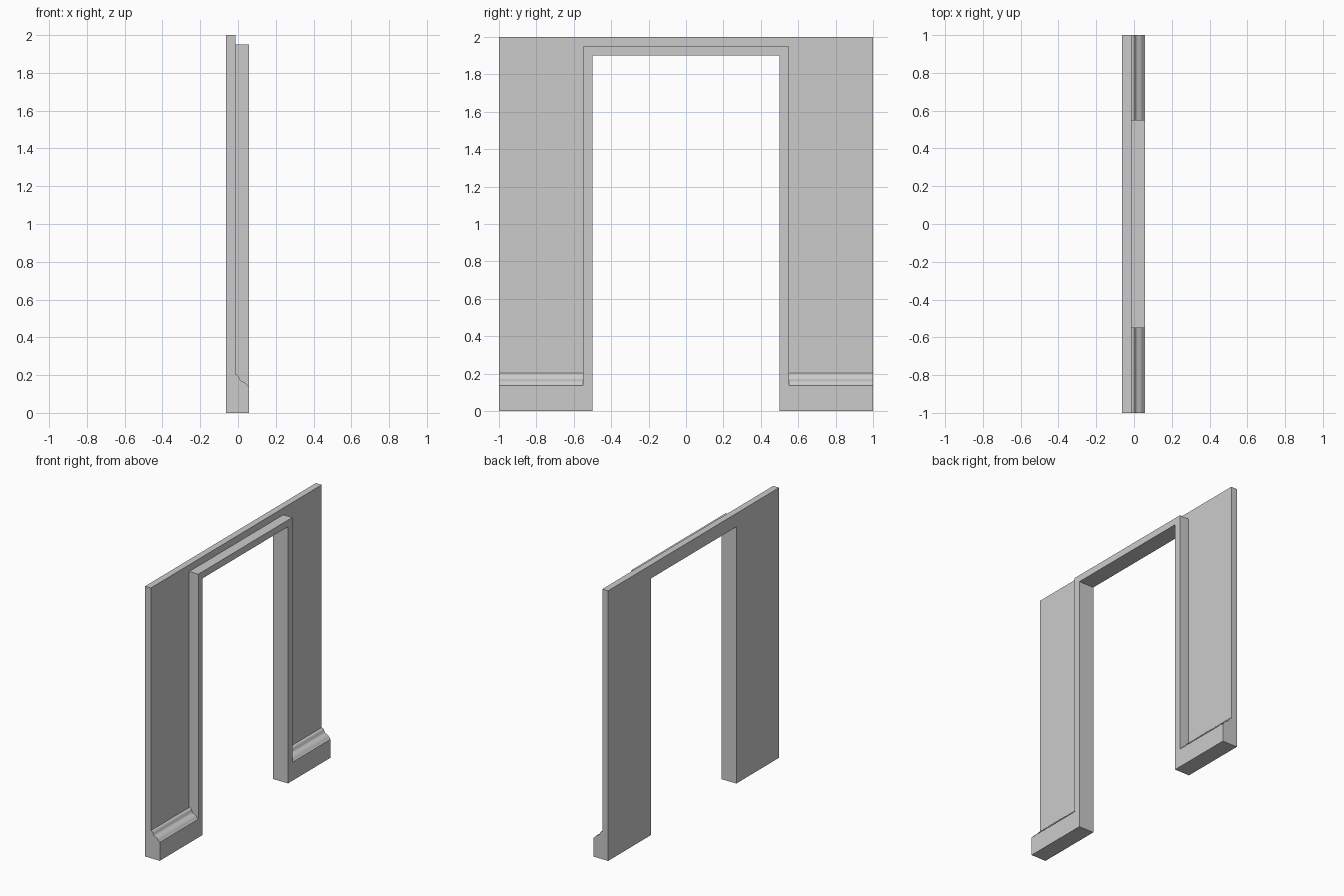
import bpy, bmesh
from mathutils import Vector

if "Cube" in bpy.data.objects:
    bpy.data.objects.remove(bpy.data.objects["Cube"])


def extrude_profile(name, points, offset):
    """Solid made by sweeping a closed 3D outline along an offset."""
    bm = bmesh.new()
    face = bm.faces.new([bm.verts.new(p) for p in points])
    new = bmesh.ops.extrude_face_region(bm, geom=[face])["geom"]
    verts = [g for g in new if isinstance(g, bmesh.types.BMVert)]
    bmesh.ops.translate(bm, vec=Vector(offset), verts=verts)
    # the starting cap can be lost in the extrusion, so close any open side
    bmesh.ops.holes_fill(bm, edges=[e for e in bm.edges if e.is_boundary], sides=0)
    bmesh.ops.recalc_face_normals(bm, faces=bm.faces[:])
    mesh = bpy.data.meshes.new(name)
    bm.to_mesh(mesh)
    bm.free()
    ob = bpy.data.objects.new(name, mesh)
    bpy.context.collection.objects.link(ob)
    return ob


def arch(x, inner, outer, inner_top, outer_top):
    """Upside-down U outline in the y-z plane."""
    return [(x, -outer, 0), (x, -outer, outer_top), (x, outer, outer_top), (x, outer, 0),
            (x, inner, 0), (x, inner, inner_top), (x, -inner, inner_top), (x, -inner, 0)]


BACK, FACE, FRONT = -0.0625, -0.0145, 0.0595
OPENING, TRIM = 0.5, 0.55

# Wall slab with the doorway opening
extrude_profile("wall", arch(BACK, OPENING, 1.0, 1.9, 2.0), (FACE - BACK, 0, 0))

# Raised casing around the opening
extrude_profile("door_casing", arch(FACE, OPENING, TRIM, 1.9, 1.95), (FRONT - FACE, 0, 0))

# Moulded baseboard, mirrored to both sides of the doorway
moulding = [(FACE, 0.203), (-0.005, 0.202), (0.001, 0.197), (0.006, 0.187), (0.009, 0.178),
            (0.013, 0.172), (0.023, 0.167), (0.034, 0.162), (0.043, 0.154),
            (0.050, 0.144), (0.054, 0.139), (FRONT, 0.137)]
outline = [(x, TRIM, z) for x, z in [(FACE, 0), *moulding, (FRONT, 0)]]
baseboard = extrude_profile("baseboard", outline, (0, 1.0 - TRIM, 0))
baseboard.modifiers.new("both_sides", "MIRROR").use_axis = (False, True, False)
bpy.context.view_layer.objects.active = baseboard
baseboard.select_set(True)
bpy.ops.object.shade_smooth_by_angle(angle=0.7)
